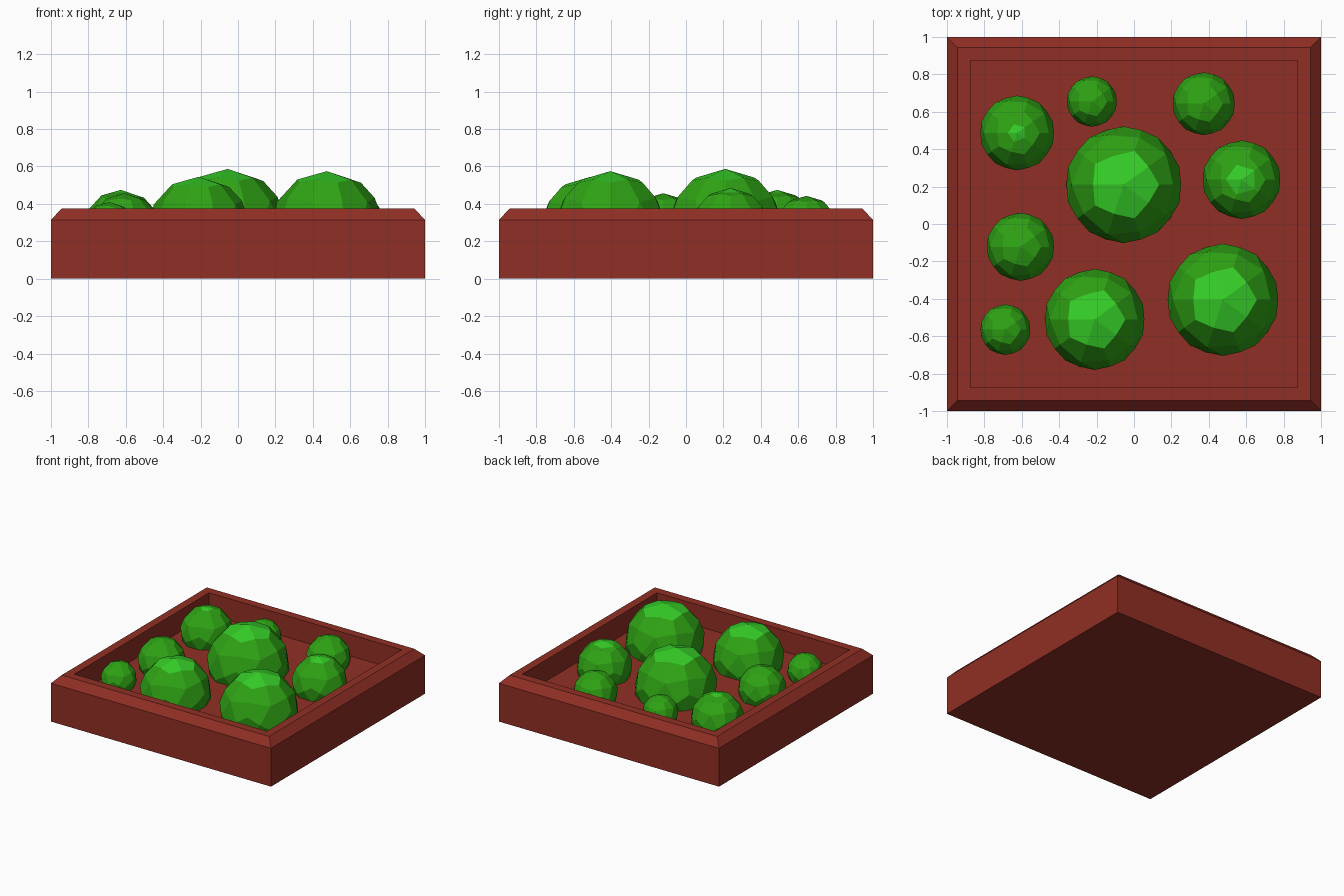
import bpy, bmesh, math
from mathutils import Matrix, Vector

if "Cube" in bpy.data.objects:
    bpy.data.objects.remove(bpy.data.objects["Cube"])


def material(name, rgb):
    m = bpy.data.materials.new(name)
    m.diffuse_color = (*rgb, 1)
    m.use_nodes = True
    m.node_tree.nodes["Principled BSDF"].inputs["Base Color"].default_value = m.diffuse_color
    return m


RED = material("brick red", (0.28, 0.028, 0.018))
GREEN = material("leaf green", (0.028, 0.37, 0.007))
LIGHT = material("light green", (0.036, 0.62, 0.021))
FLOOR = 0.2
CENTRE_Z = 0.275


def finish(bm, name, mats):
    bmesh.ops.recalc_face_normals(bm, faces=bm.faces)
    me = bpy.data.meshes.new(name)
    bm.to_mesh(me)
    bm.free()
    for m in mats:
        me.materials.append(m)
    ob = bpy.data.objects.new(name, me)
    bpy.context.collection.objects.link(ob)
    return ob


# Planter box: square rings from the base, over the bevelled rim, down to the soil
bm = bmesh.new()
profile = [(1, 0), (1, 0.315), (0.943, 0.375), (0.875, 0.375), (0.875, FLOOR)]
rings = [[bm.verts.new((sx * r, sy * r, z)) for sx, sy in ((-1, -1), (1, -1), (1, 1), (-1, 1))]
         for r, z in profile]
for a, b in zip(rings, rings[1:]):
    for i in range(4):
        j = (i + 1) % 4
        bm.faces.new((a[i], a[j], b[j], b[i]))
bm.faces.new(rings[0][::-1])
bm.faces.new(rings[-1])
finish(bm, "planter_box", [RED])


# Bush: sphere of sixty kite facets, cut off under the floor, with a lighter crown
def bush(name, x, y, r):
    ico = bmesh.new()
    bmesh.ops.create_icosphere(ico, subdivisions=1, radius=1,
                               matrix=Matrix.Rotation(math.pi, 4, 'Z'))
    bm = bmesh.new()
    for f in ico.faces:
        p = [v.co.normalized() for v in f.verts]
        mid = sum(p, Vector()).normalized()
        for i in range(3):
            kite = (p[i], (p[i] + p[(i + 1) % 3]).normalized(), mid,
                    (p[i] + p[i - 1]).normalized())
            bm.faces.new([bm.verts.new(c * r + Vector((x, y, CENTRE_Z))) for c in kite])
    ico.free()
    bmesh.ops.remove_doubles(bm, verts=bm.verts, dist=0.001)
    # remove the part hidden under the floor
    bmesh.ops.bisect_plane(bm, geom=bm.verts[:] + bm.edges[:] + bm.faces[:],
                           plane_co=(0, 0, FLOOR - 0.01), plane_no=(0, 0, -1),
                           clear_outer=True)
    # crown: the top five facets on big bushes, a small tip on the others
    if r > 0.25:
        limit = CENTRE_Z + 0.86 * r
    else:
        limit = 0.461
        bmesh.ops.bisect_plane(bm, geom=bm.verts[:] + bm.edges[:] + bm.faces[:],
                               plane_co=(0, 0, limit), plane_no=(0, 0, 1))
    for f in bm.faces:
        f.material_index = int(f.calc_center_median().z > limit)
    finish(bm, name, [GREEN, LIGHT])


bushes = [(-0.055, 0.21, 0.312), (0.475, -0.405, 0.3), (-0.21, -0.51, 0.27),
          (-0.625, 0.487, 0.2), (0.575, 0.237, 0.21), (-0.607, -0.122, 0.182),
          (0.373, 0.643, 0.168), (-0.225, 0.655, 0.135), (-0.688, -0.565, 0.135)]
for i, (x, y, r) in enumerate(bushes):
    bush(f"bush_{i + 1}", x, y, r)
